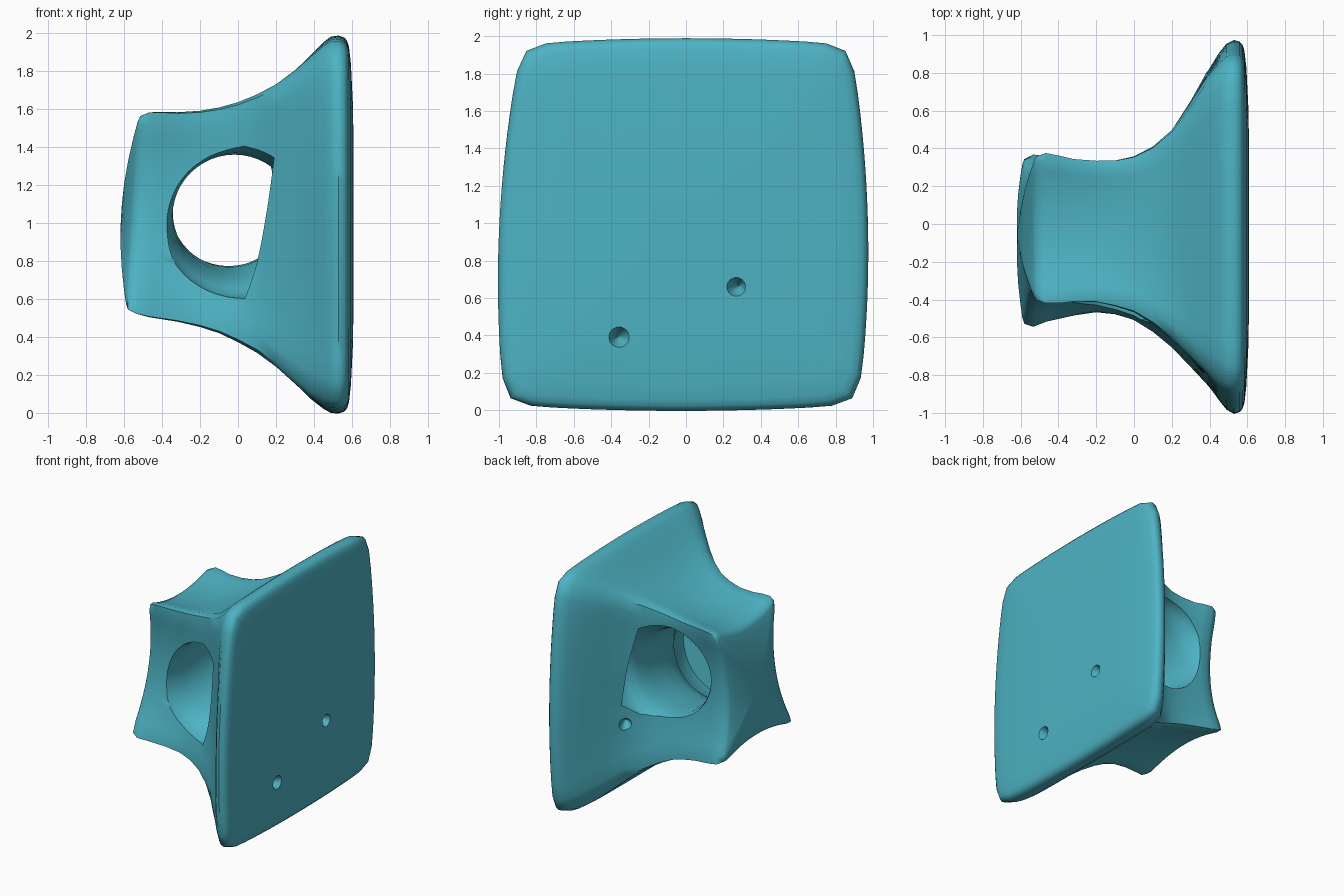
import bpy, bmesh, math
from mathutils import Vector

if "Cube" in bpy.data.objects:
    bpy.data.objects.remove(bpy.data.objects["Cube"])

teal = bpy.data.materials.new("teal")
teal.diffuse_color = (0.075, 0.45, 0.55, 1)
teal.use_nodes = True
teal.node_tree.nodes["Principled BSDF"].inputs["Base Color"].default_value = teal.diffuse_color


def make_object(name, bm, helper=False):
    bmesh.ops.recalc_face_normals(bm, faces=bm.faces)
    mesh = bpy.data.meshes.new(name)
    bm.to_mesh(mesh)
    bm.free()
    mesh.materials.append(teal)
    ob = bpy.data.objects.new(name, mesh)
    bpy.context.collection.objects.link(ob)
    ob.hide_render = helper
    ob.hide_viewport = False
    return ob


def loft(bm, rings):
    """Skin a list of point rings and close both ends."""
    vr = [[bm.verts.new(p) for p in r] for r in rings]
    n = len(vr[0])
    for a, b in zip(vr, vr[1:]):
        for i in range(n):
            bm.faces.new((a[i], a[(i + 1) % n], b[(i + 1) % n], b[i]))
    for r in (vr[0], vr[-1]):
        c = bm.verts.new(sum((v.co for v in r), Vector()) / n)
        for i in range(n):
            bm.faces.new((r[i], r[(i + 1) % n], c))


# Rounded-square outline in (-1..1, -1..1)
N = 20
square = []
for k in range(4):
    for i in range(N):
        t = math.tan((i / N - 0.5) * math.pi / 2)
        u, v = [(1, t), (-t, 1), (-1, -t), (t, -1)][k]
        d = (abs(u) ** 18 + abs(v) ** 18) ** (1 / 18)
        square.append((u / d, v / d))


def section(s, scale=1.0, bulge=0.0):
    """Bowed section: x, y low (bottom, top), y high (bottom, top), z low, z high, bow y, bow z."""
    x, yb, yt, hb, ht, z0, z1, by, bz = s
    pts = []
    for u, v in square:
        uu = u * (1 - by * (1 - v * v)) * scale
        vv = v * (1 - bz * (1 - u * u)) * scale
        f = (vv + 1) / 2
        lo, hi = yb + (yt - yb) * f, hb + (ht - hb) * f
        y = lo + (hi - lo) * (uu + 1) / 2
        z = z0 + (z1 - z0) * f
        lean = 0.035 * vv if x < -0.4 else 0.0
        pts.append(Vector((x + bulge + lean, y, z)))
    return pts


# Flared body, from the small end to the plate
small = (-0.54, -0.57, -0.43, 0.38, 0.39, 0.51, 1.60, 0.28, 0.16)
plate = (0.53, -0.97, -0.88, 0.92, 0.88, 0.03, 1.955, -0.08, -0.035)
stations = [
    (-0.50, -0.575, -0.44, 0.395, 0.40, 0.495, 1.61, 0.27, 0.16),
    (-0.43, -0.545, -0.44, 0.385, 0.385, 0.48, 1.61, 0.25, 0.14),
    (-0.32, -0.51, -0.43, 0.365, 0.365, 0.46, 1.605, 0.22, 0.12),
    (-0.20, -0.49, -0.43, 0.355, 0.355, 0.435, 1.61, 0.19, 0.10),
    (-0.10, -0.50, -0.45, 0.355, 0.355, 0.405, 1.625, 0.16, 0.08),
    (0.00, -0.53, -0.48, 0.375, 0.375, 0.36, 1.65, 0.13, 0.06),
    (0.10, -0.59, -0.54, 0.425, 0.425, 0.305, 1.69, 0.10, 0.05),
    (0.20, -0.67, -0.62, 0.51, 0.51, 0.235, 1.74, 0.07, 0.03),
    (0.30, -0.77, -0.71, 0.66, 0.65, 0.15, 1.81, 0.03, 0.01),
    (0.38, -0.85, -0.78, 0.80, 0.77, 0.085, 1.875, 0.0, -0.01),
    (0.45, -0.92, -0.84, 0.88, 0.84, 0.045, 1.93, -0.05, -0.025),
    (0.49, -0.955, -0.87, 0.91, 0.87, 0.033, 1.95, -0.07, -0.035),
]
rings = [section(small, s, b) for s, b in
         [(0.08, -0.075), (0.3, -0.07), (0.55, -0.055), (0.78, -0.035), (0.92, -0.02), (0.98, -0.008)]]
rings += [section(s) for s in stations] + [section(plate)]
rings += [section(plate, s, b) for s, b in
          [(0.99, 0.03), (0.972, 0.045), (0.94, 0.055), (0.85, 0.065), (0.65, 0.075), (0.4, 0.08), (0.1, 0.08)]]
bm = bmesh.new()
loft(bm, rings)
body = make_object("flared_body", bm)


def tube(name, spine, sides):
    """Round cutter along a spine of (centre, radius), rings square to its overall direction."""
    axis = (Vector(spine[-1][0]) - Vector(spine[0][0])).normalized()
    q = axis.to_track_quat('Z', 'Y')
    bm = bmesh.new()
    loft(bm, [[Vector(c) + q @ Vector((r * math.cos(a), r * math.sin(a), 0))
               for a in (2 * math.pi * i / sides for i in range(sides))] for c, r in spine])
    return make_object(name, bm, True)


# Cross tunnel with flared mouths, rising slightly to the back
profile = [(-0.56, 0.40), (-0.42, 0.395), (-0.38, 0.37), (-0.32, 0.345), (-0.24, 0.325), (-0.1, 0.315),
           (0.08, 0.315), (0.2, 0.325), (0.26, 0.345), (0.31, 0.375), (0.35, 0.395), (0.46, 0.40)]
cutters = [tube("tunnel_cutter", [((-0.035 - 0.06 * y, y, 1.07 + 0.13 * y), r) for y, r in profile], 48)]


# Small dimples: tapered pits in the plate and one on the rear flare
def pit(name, mouth, inward, r):
    m, d = Vector(mouth), Vector(inward).normalized()
    return tube(name, [(m - d * 0.05, r * 1.2), (m, r), (m + d * 0.04, r * 0.6), (m + d * 0.09, r * 0.1)], 14)


cutters.append(pit("upper_pit_cutter", (0.607, 0.27, 0.66), (-1, 0.1, 0.05), 0.05))
cutters.append(pit("lower_pit_cutter", (0.605, -0.36, 0.39), (-1, -0.1, 0), 0.055))
cutters.append(pit("rear_pit_cutter", (0.20, 0.49, 0.70), (0.6, -0.8, 0), 0.05))

for c in cutters:
    mod = body.modifiers.new(c.name, 'BOOLEAN')
    mod.operation = 'DIFFERENCE'
    mod.solver = 'EXACT'
    mod.object = c

# Bake the cuts, drop the cutters, then smooth
dg = bpy.context.evaluated_depsgraph_get()
cut_mesh = bpy.data.meshes.new_from_object(body.evaluated_get(dg))
body.modifiers.clear()
body.data = cut_mesh
for c in cutters:
    bpy.data.objects.remove(c)
bpy.context.view_layer.objects.active = body
body.select_set(True)
bpy.ops.object.shade_smooth_by_angle(angle=math.radians(45))
